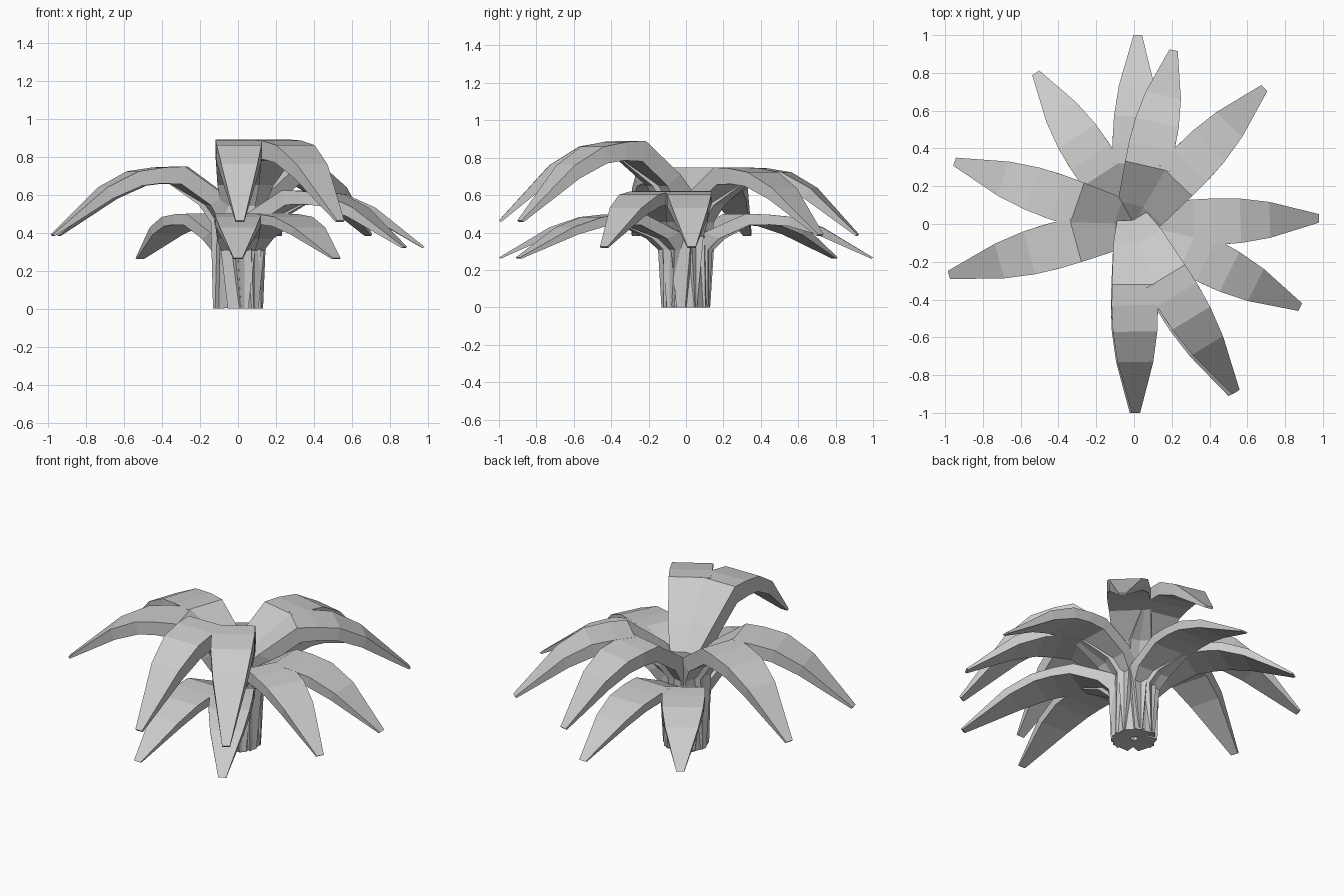
import bpy, bmesh, math

if "Cube" in bpy.data.objects:
    bpy.data.objects.remove(bpy.data.objects["Cube"])

# Leaf cross-sections from base to tip: (inner r, inner z, outer r, outer z, width)
SECTIONS = [
    (0.02, 0.01, 0.12, 0.00, 0.11),
    (-0.02, 0.58, 0.12, 0.54, 0.18),
    (0.10, 0.71, 0.18, 0.65, 0.22),
    (0.32, 0.89, 0.34, 0.78, 0.24),
    (0.43, 0.885, 0.45, 0.785, 0.245),
    (0.57, 0.86, 0.55, 0.77, 0.235),
    (0.73, 0.76, 0.70, 0.69, 0.19),
    (1.00, 0.465, 0.99, 0.455, 0.045),
]

# Each leaf: tier name, tip x, tip y, height scale, base lift
LEAVES = [
    ("lower", 0.00, -1.00, 0.56, 0.01),
    ("lower", 0.52, -0.90, 0.56, 0.01),
    ("lower", 0.02, 1.00, 0.56, 0.01),
    ("lower", -0.52, 0.80, 0.56, 0.01),
    ("middle", 0.98, 0.03, 0.70, 0.0),
    ("middle", 0.88, -0.44, 0.70, 0.0),
    ("upper", -0.98, -0.27, 0.84, 0.0),
    ("upper", -0.95, 0.33, 0.84, 0.0),
    ("upper", 0.69, 0.72, 0.84, 0.0),
    ("upper", 0.21, 0.92, 0.84, 0.0),
    ("top", 0.01, -1.00, 1.00, 0.0),
    ("top", 0.54, -0.89, 1.00, 0.0),
]


def make_leaf(name, tip_x, tip_y, height, lift):
    """Sweep a flat tapering box along the arching leaf profile."""
    bm = bmesh.new()
    reach = math.hypot(tip_x, tip_y)
    ux, uy = tip_x / reach, tip_y / reach

    def vert(r, side, z):
        # only the blade stretches to the tip, the stem stays put
        r *= 1 + (reach - 1) * max(0, min(1, r))
        return bm.verts.new((ux * r - uy * side, uy * r + ux * side,
                             lift + z * (height - lift)))

    rings = []
    for ri, zi, ro, zo, w in SECTIONS:
        rings.append([vert(ri, -w / 2, zi), vert(ri, w / 2, zi),
                      vert(ro, w / 2, zo), vert(ro, -w / 2, zo)])
    for a, b in zip(rings, rings[1:]):
        for i in range(4):
            j = (i + 1) % 4
            bm.faces.new((a[i], a[j], b[j], b[i]))
    bm.faces.new(rings[0])
    bm.faces.new(rings[-1])
    bmesh.ops.recalc_face_normals(bm, faces=bm.faces)
    mesh = bpy.data.meshes.new(name)
    bm.to_mesh(mesh)
    bm.free()
    bpy.context.collection.objects.link(bpy.data.objects.new(name, mesh))


# Tiers of leaves around the stem
for n, (tier, x, y, h, lift) in enumerate(LEAVES):
    make_leaf(f"{tier}_leaf_{n + 1}", x, y, h, lift)
